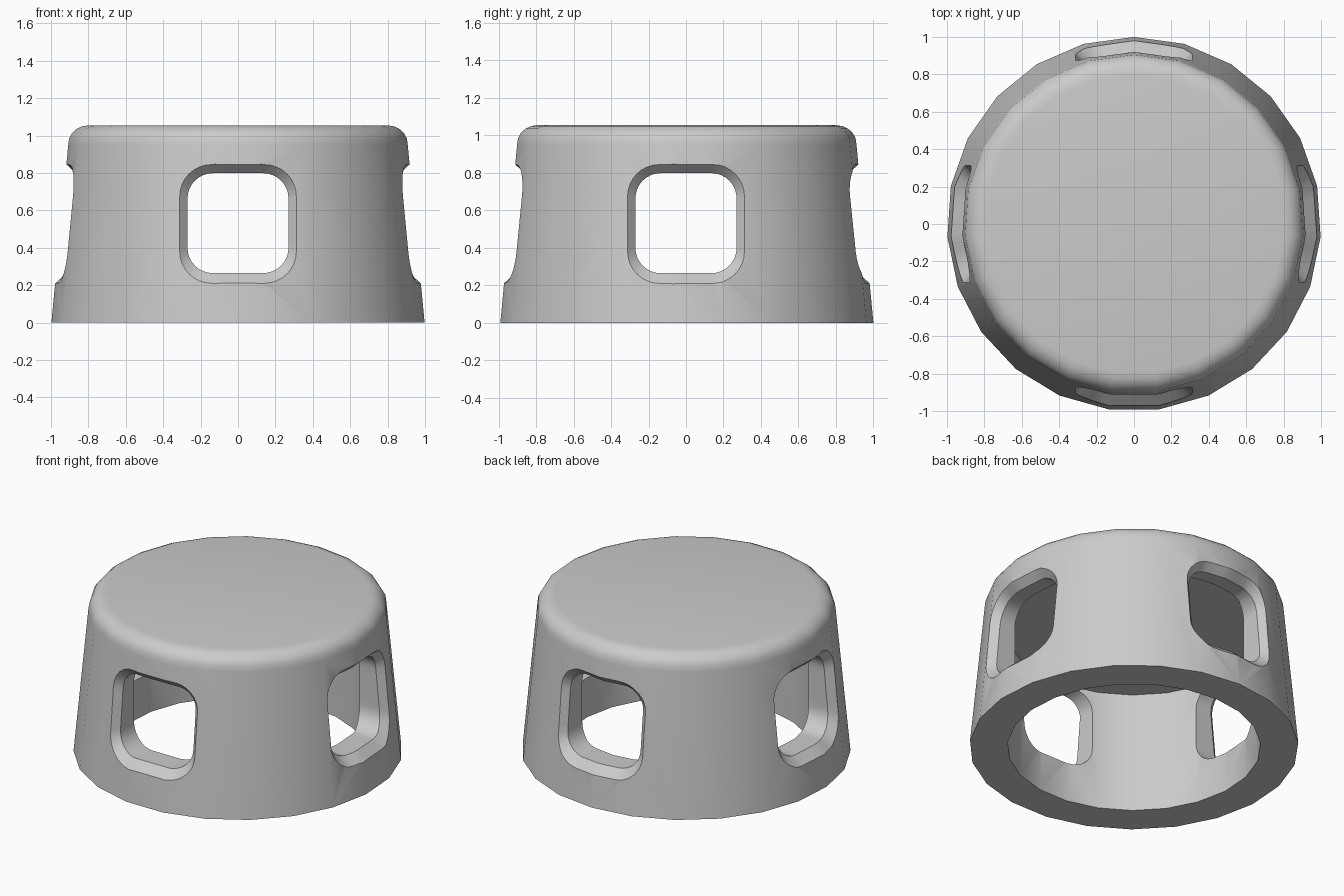
import bpy
import bmesh
from math import sin, cos, pi, radians, atan2, hypot

cube = bpy.data.objects.get("Cube")
if cube:
    bpy.data.objects.remove(cube, do_unlink=True)

SIDES = 23
STEP = 2 * pi / SIDES

grey = bpy.data.materials.new("plain grey")
grey.use_nodes = True
grey.diffuse_color = (0.6, 0.6, 0.6, 1)
grey.node_tree.nodes["Principled BSDF"].inputs["Base Color"].default_value = (0.6, 0.6, 0.6, 1)


def new_object(name, bm):
    bmesh.ops.recalc_face_normals(bm, faces=bm.faces)
    mesh = bpy.data.meshes.new(name)
    bm.to_mesh(mesh)
    bm.free()
    mesh.materials.append(grey)
    obj = bpy.data.objects.new(name, mesh)
    bpy.context.collection.objects.link(obj)
    return obj


def loft(bm, rings):
    """Skin closed rings of points and cap both ends."""
    loops = [[bm.verts.new(p) for p in ring] for ring in rings]
    for a, b in zip(loops, loops[1:]):
        for i in range(len(a)):
            j = (i + 1) % len(a)
            bm.faces.new((a[i], a[j], b[j], b[i]))
    bm.faces.new(loops[0])
    bm.faces.new(loops[-1])


def wall_radius(z):
    return 1 - 0.095 * z


def wall_depth(x, z, turn):
    """Distance from the axis plane to the faceted wall, seen from one window."""
    y = (wall_radius(z) ** 2 - x * x) ** 0.5
    for _ in range(4):
        angle = (atan2(y, x) + turn - pi / 2) % STEP
        r = wall_radius(z) * cos(STEP / 2) / cos(angle - STEP / 2)
        y = (r * r - x * x) ** 0.5
    return y


def rounded_rect(half_w, half_h, radius, mid_z):
    """Rounded rectangle outline with points along its straight runs."""
    corners = []
    for k, (sx, sz) in enumerate([(1, 1), (-1, 1), (-1, -1), (1, -1)]):
        cx, cz = sx * (half_w - radius), sz * (half_h - radius)
        corners.append([(cx + radius * cos(pi / 2 * (k + i / 8)),
                         mid_z + cz + radius * sin(pi / 2 * (k + i / 8))) for i in range(9)])
    points = []
    for k, corner in enumerate(corners):
        points += corner
        (x0, z0), (x1, z1) = corner[-1], corners[(k + 1) % 4][0]
        points += [(x0 + (x1 - x0) * t / 6, z0 + (z1 - z0) * t / 6) for t in range(1, 6)]
    return points


# Hollow cap: underside ring, tapered wall, rounded shoulder, deep cavity
profile = [(0.77, 0.81), (0.77, 0), (1, 0), (wall_radius(0.95), 0.95), (0.905, 0.985),
           (0.89, 1.013), (0.865, 1.036), (0.835, 1.05), (0.8, 1.055)]
bm = bmesh.new()
loft(bm, [[(r * sin(i * STEP), r * cos(i * STEP), z) for i in range(SIDES)] for r, z in profile])
body = new_object("hollow_cap", bm)

# Four windows with a bevelled rim that follows the wall
hole = rounded_rect(0.27, 0.267, 0.135, 0.532)
rim = rounded_rect(0.312, 0.317, 0.17, 0.528)
flare = [(2 * a - c, 2 * b - d) for (a, b), (c, d) in zip(rim, hole)]
for n in range(4):
    turn = n * pi / 2
    rings = [
        [(x, 0.45, z) for x, z in hole],
        [(x, wall_depth(x, z, turn) - 0.055, z) for x, z in hole],
        [(x, wall_depth(x, z, turn), z) for x, z in rim],
        [(x, wall_depth(x, z, turn) + 0.055, z) for x, z in flare],
        [(x, 1.2, z) for x, z in flare],
    ]
    c, s = cos(turn), sin(turn)
    bm = bmesh.new()
    loft(bm, [[(x * c - y * s, x * s + y * c, z) for x, y, z in ring] for ring in rings])
    cutter = new_object("window_cutter", bm)
    cutter.hide_render = True
    cut = body.modifiers.new("window", "BOOLEAN")
    cut.operation = "DIFFERENCE"
    cut.solver = "EXACT"
    cut.object = cutter
    bpy.context.view_layer.objects.active = body
    bpy.ops.object.modifier_apply(modifier=cut.name)
    bpy.data.objects.remove(cutter, do_unlink=True)

# Smooth wall and shoulder, crisp window rims
bpy.ops.object.select_all(action="DESELECT")
body.select_set(True)
bpy.context.view_layer.objects.active = body
bpy.ops.object.shade_smooth_by_angle(angle=radians(28))
